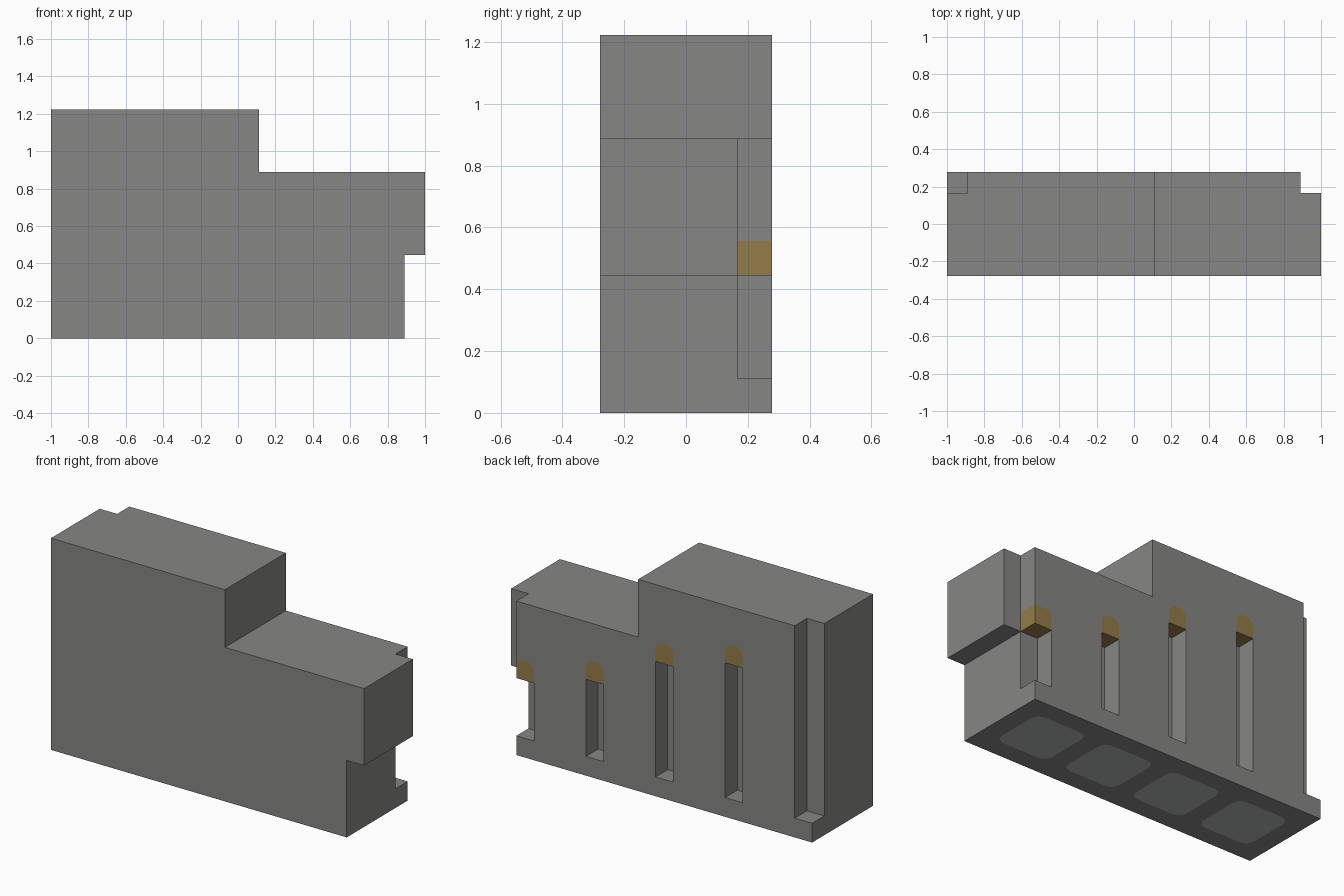
import bpy, bmesh
from mathutils import Vector

if "Cube" in bpy.data.objects:
    bpy.data.objects.remove(bpy.data.objects["Cube"], do_unlink=True)

U = 1 / 9                 # the design grid
BACK, FRONT = 2.5, -2.5   # depth limits in grid units
INNER = 1.5               # back wall of slots and notches
PAST = 3                  # cutters reach beyond the back


def material(name, rgb):
    m = bpy.data.materials.new(name)
    m.use_nodes = True
    m.diffuse_color = (*rgb, 1)
    m.node_tree.nodes["Principled BSDF"].inputs["Base Color"].default_value = (*rgb, 1)
    return m


grey = material("housing grey", (0.24, 0.24, 0.232))
brass = material("contact brass", (0.30, 0.20, 0.065))
pale = material("base pad pale grey", (0.43, 0.46, 0.455))


def prism(name, outline, direction, mat):
    """Extrude a closed outline of grid-unit points along a direction."""
    bm = bmesh.new()
    face = bm.faces.new([bm.verts.new(Vector(p) * U) for p in outline])
    grown = bmesh.ops.extrude_face_region(bm, geom=[face])
    verts = [g for g in grown["geom"] if isinstance(g, bmesh.types.BMVert)]
    bmesh.ops.translate(bm, verts=verts, vec=Vector(direction) * U)
    bmesh.ops.recalc_face_normals(bm, faces=bm.faces)
    mesh = bpy.data.meshes.new(name)
    bm.to_mesh(mesh)
    bm.free()
    mesh.materials.append(mat)
    obj = bpy.data.objects.new(name, mesh)
    bpy.context.collection.objects.link(obj)
    return obj


def upright(outline, y):
    return [(x, y, z) for x, z in outline]


def cut(outline, direction):
    """Remove a prism from the housing and discard the cutter."""
    cutter = prism("cutter", outline, direction, grey)
    mod = housing.modifiers.new("cut", "BOOLEAN")
    mod.operation, mod.solver, mod.object = "DIFFERENCE", "EXACT", cutter
    graph = bpy.context.evaluated_depsgraph_get()
    result = bpy.data.meshes.new_from_object(housing.evaluated_get(graph))
    housing.modifiers.clear()
    housing.data = result
    bpy.data.objects.remove(cutter, do_unlink=True)


def cut_back(x0, x1, z0, z1):
    cut(upright([(x0, z0), (x1, z0), (x1, z1), (x0, z1)], INNER), (0, PAST - INNER, 0))


# Stepped housing with an overhanging tab
steps = [(-9, 0), (8, 0), (8, 4), (9, 4), (9, 8), (1, 8), (1, 11), (-9, 11)]
housing = prism("housing", upright(steps, FRONT), (0, BACK - FRONT, 0), grey)

# Corner notches at the back
cut_back(-10, -8, 1, 12)
cut_back(8, 10, 3, 9)

# Back slots, each capped by a flush contact block with clipped top corners
CLIP = 0.25
for i, top in enumerate((4, 5, 7, 8)):
    x1 = 8 - 4 * i
    x0 = x1 - 1
    open_side = i == 0
    cut_back(x0, x1 + 0.5 * open_side, 1, top)
    left = [(x1, top + 1)] if open_side else [(x1, top + 1 - CLIP), (x1 - CLIP, top + 1)]
    cap = [(x0, top), (x1, top)] + left + [(x0 + CLIP, top + 1), (x0, top + 1 - CLIP)]
    reach = [(x + 0.5 * (open_side and x == x1), z) for x, z in cap]
    cut(upright(reach, INNER), (0, PAST - INNER, 0))
    prism(f"contact_{i + 1}", upright(cap, INNER), (0, BACK - INNER, 0), brass)

# Rounded pads set flush in the underside
HALF, CORNER, THICK = 1.5, 0.42, 0.06
for i in range(4):
    cx = 5.5 - 4 * i
    pad = []
    for sx, sy in ((1, 1), (-1, 1), (-1, -1), (1, -1)):
        ends = [(HALF, HALF - CORNER), (HALF - CORNER * 0.3, HALF - CORNER * 0.3),
                (HALF - CORNER, HALF)]
        if sx * sy < 0:
            ends.reverse()
        pad += [(cx + sx * x, sy * y) for x, y in ends]
    cut([(x, y, -0.5) for x, y in pad], (0, 0, 0.5 + THICK))
    prism(f"base_pad_{i + 1}", [(x, y, 0) for x, y in pad], (0, 0, THICK), pale)
